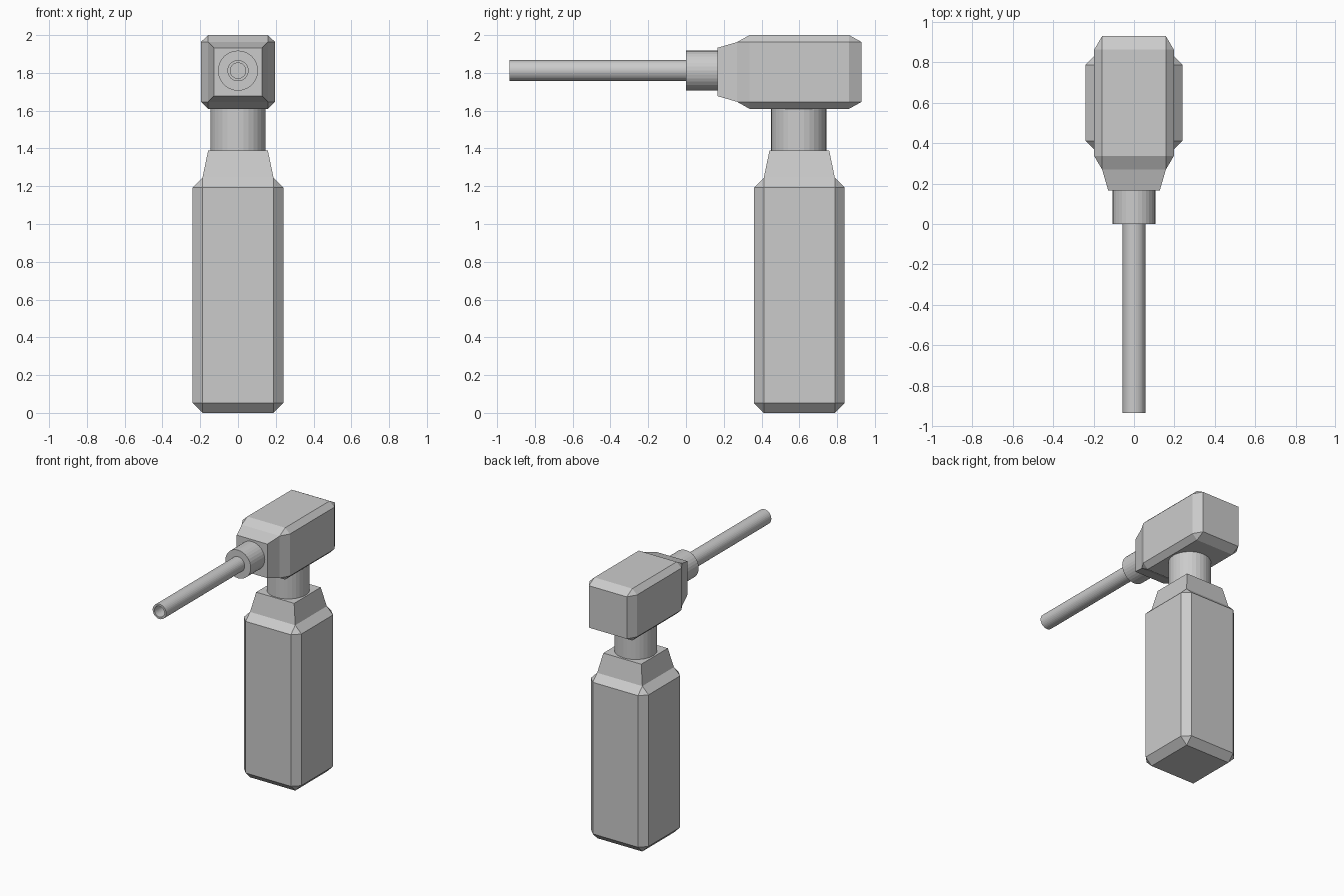
import bpy, bmesh
from mathutils import Matrix, Vector

if "Cube" in bpy.data.objects:
    bpy.data.objects.remove(bpy.data.objects["Cube"])


def finish(name, bm):
    bmesh.ops.recalc_face_normals(bm, faces=bm.faces[:])
    mesh = bpy.data.meshes.new(name)
    bm.to_mesh(mesh)
    bm.free()
    obj = bpy.data.objects.new(name, mesh)
    bpy.context.collection.objects.link(obj)
    return obj


def chamfered_block(name, low, high, chamfer, out, length, taper):
    """Box with single-cut bevels; the face toward 'out' extends as a tapered block."""
    low, high, chamfer = Vector(low), Vector(high), Vector(chamfer)
    size, out = high - low, Vector(out)
    bm = bmesh.new()
    # bevel in a space where the chamfer is one unit on every axis
    bmesh.ops.create_cube(bm, size=1)
    for v in bm.verts:
        v.co = Vector([c * s / k for c, s, k in zip(v.co, size, chamfer)])
    bmesh.ops.bevel(bm, geom=bm.edges[:], offset=1, segments=1,
                    affect='EDGES', profile=0.5)
    centre = (low + high) / 2
    for v in bm.verts:
        v.co = centre + Vector([c * k for c, k in zip(v.co, chamfer)])
    bm.normal_update()
    # tapered shoulder
    face = max(bm.faces, key=lambda f: f.calc_center_median().dot(out) + f.normal.dot(out))
    new = bmesh.ops.extrude_discrete_faces(bm, faces=[face])['faces'][0]
    mid = new.calc_center_median()
    for v in new.verts:
        v.co = mid + (v.co - mid) * taper + out * length
    return finish(name, bm)


def cylinder(name, radius, start, end, bore=0, depth=0):
    """Flat-sided cylinder between two points, with an optional bore at the end."""
    start, end = Vector(start), Vector(end)
    axis = end - start
    bm = bmesh.new()
    rot = axis.to_track_quat('Z', 'Y').to_matrix().to_4x4()
    bmesh.ops.create_cone(bm, cap_ends=True, segments=32, radius1=radius,
                          radius2=radius, depth=axis.length,
                          matrix=Matrix.Translation((start + end) / 2) @ rot)
    if bore:
        cap = max(bm.faces, key=lambda f: f.calc_center_median().dot(axis))
        for scale, push in ((bore / radius, 0), (1, depth)):
            cap = bmesh.ops.extrude_discrete_faces(bm, faces=[cap])['faces'][0]
            mid = cap.calc_center_median()
            for v in cap.verts:
                v.co = mid + (v.co - mid) * scale - axis.normalized() * push
    return finish(name, bm)


# Bottle with tapered shoulder
chamfered_block("bottle", (-0.24, 0.36, 0), (0.24, 0.84, 1.245),
                (0.052, 0.052, 0.052), (0, 0, 1), 0.145, 0.84)
# Neck under the pump head
cylinder("neck", 0.146, (0, 0.597, 1.38), (0, 0.597, 1.62))
# Head with tapered front
chamfered_block("head", (-0.197, 0.27, 1.61), (0.197, 0.93, 2.0),
                (0.039, 0.066, 0.037), (0, -1, 0), 0.103, 0.81)
# Collar and hollow spout
cylinder("collar", 0.106, (0, 0.18, 1.812), (0, 0, 1.812))
cylinder("spout", 0.056, (0, 0.01, 1.812), (0, -0.935, 1.812), 0.041, 0.5)
